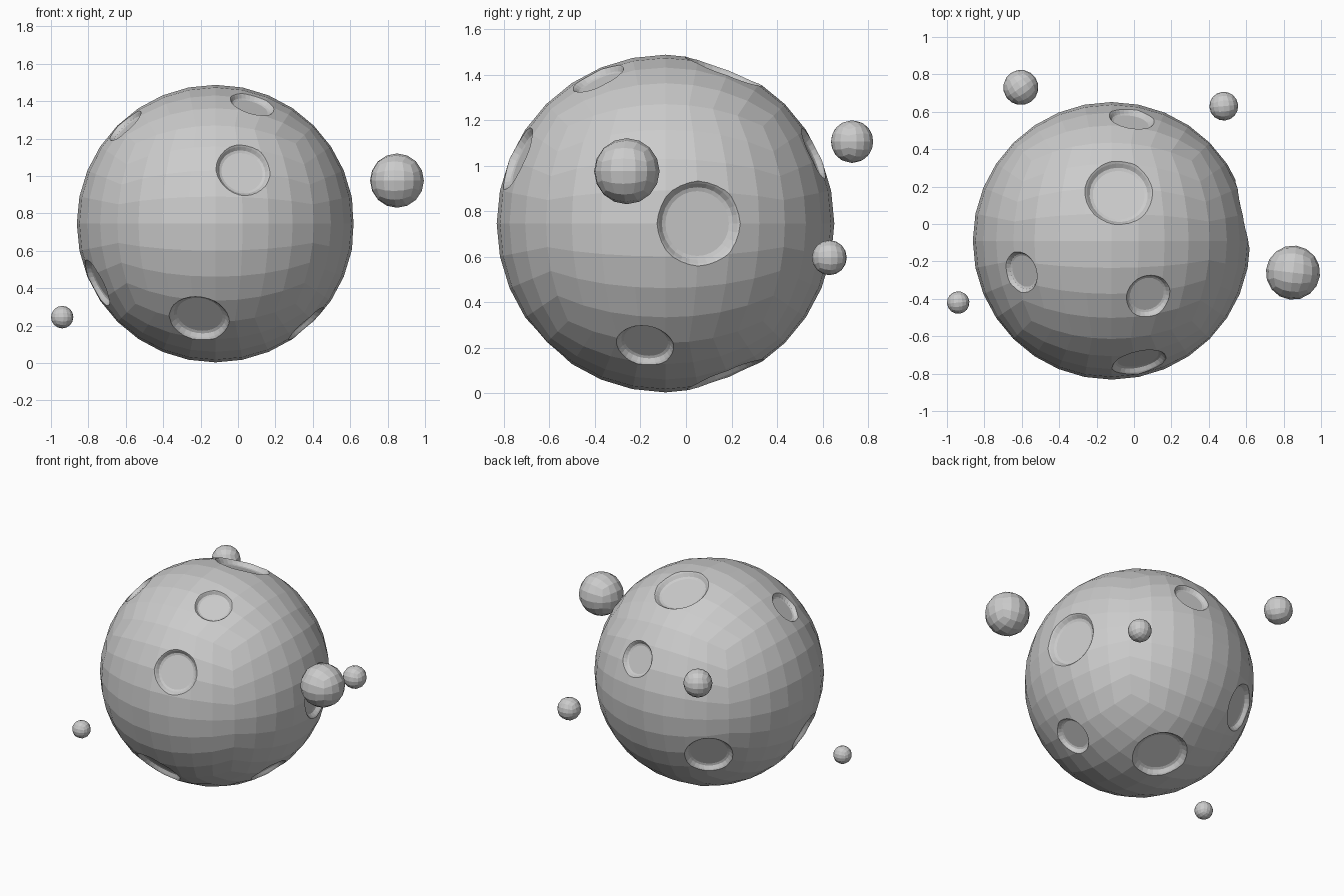
import bpy, bmesh, math
from mathutils import Vector

if "Cube" in bpy.data.objects:
    bpy.data.objects.remove(bpy.data.objects["Cube"])

CENTRE = Vector((-0.12, -0.09, 0.745))
RADIUS = 0.742

stone = bpy.data.materials.new("stone_grey")
stone.use_nodes = True
colour = (0.6, 0.6, 0.6, 1)
stone.diffuse_color = colour
stone.node_tree.nodes["Principled BSDF"].inputs["Base Color"].default_value = colour


def add_object(name, bm, location):
    mesh = bpy.data.meshes.new(name)
    bmesh.ops.recalc_face_normals(bm, faces=bm.faces)
    bm.to_mesh(mesh)
    bm.free()
    mesh.materials.append(stone)
    obj = bpy.data.objects.new(name, mesh)
    obj.location = location
    bpy.context.collection.objects.link(obj)
    return obj


def quad_sphere(name, location, radius, cells, turn=0):
    """A gridded cube rounded into a ball of even, flat facets."""
    bm = bmesh.new()
    bmesh.ops.create_cube(bm, size=2)
    bmesh.ops.subdivide_edges(bm, edges=bm.edges, cuts=cells - 1, use_grid_fill=True)
    for v in bm.verts:
        warped = Vector([math.tan(c * math.pi / 4) for c in v.co])
        v.co = warped.normalized() * radius
    obj = add_object(name, bm, location)
    obj.rotation_euler.z = turn
    return obj


def add_bowl(bm, direction, rim, sides=28):
    """A closed, turned crater shape along one direction from the centre."""
    turn = Vector(direction).to_track_quat("Z", "Y")
    base = math.sqrt(RADIUS ** 2 - rim ** 2)
    depth = 0.018 + rim * 0.09
    profile = [(1.06, 0.05), (1.0, 0.0), (0.93, -0.3 * depth),
               (0.84, -0.85 * depth), (0.75, -depth)]
    rings = []
    for scale, height in profile:
        rings.append([bm.verts.new(turn @ Vector((
            rim * scale * math.cos(math.tau * i / sides),
            rim * scale * math.sin(math.tau * i / sides),
            base + height))) for i in range(sides)])
    for a, b in zip(rings, rings[1:]):
        for i in range(sides):
            j = (i + 1) % sides
            bm.faces.new((a[i], a[j], b[j], b[i]))
    bm.faces.new(rings[0])
    bm.faces.new(rings[-1])


# Planet
planet = quad_sphere("planet", CENTRE, RADIUS, 8)

# Craters: direction from the centre and rim radius
craters = [
    ((0.15, -0.66, 0.29), 0.15),
    ((0.20, -0.30, 0.65), 0.125),
    ((-0.49, -0.17, 0.53), 0.115),
    ((-0.64, -0.16, -0.32), 0.14),
    ((-0.09, -0.52, -0.52), 0.165),
    ((0.49, -0.09, -0.54), 0.13),
    ((0.72, 0.15, 0.0), 0.19),
    ((0.04, 0.26, 0.68), 0.185),
    ((0.11, 0.66, 0.31), 0.125),
    ((0.05, 0.27, -0.68), 0.185),
    ((-0.39, 0.56, -0.29), 0.16),
]
bowls = bmesh.new()
for direction, rim in craters:
    add_bowl(bowls, direction, rim)
cutter = add_object("crater_cutter", bowls, CENTRE)
cutter.hide_render = True
cutter.hide_set(True)
cut = planet.modifiers.new("craters", "BOOLEAN")
cut.operation = "DIFFERENCE"
cut.solver = "EXACT"
cut.object = cutter

# Moons
quad_sphere("large_moon", (0.85, -0.26, 0.975), 0.145, 4, -0.12)
quad_sphere("small_moon", (-0.94, -0.42, 0.245), 0.06, 4, 0.1)
quad_sphere("back_right_moon", (-0.605, 0.73, 1.105), 0.094, 4, 0.6)
quad_sphere("back_left_moon", (0.48, 0.63, 0.595), 0.077, 4, 0.1)
